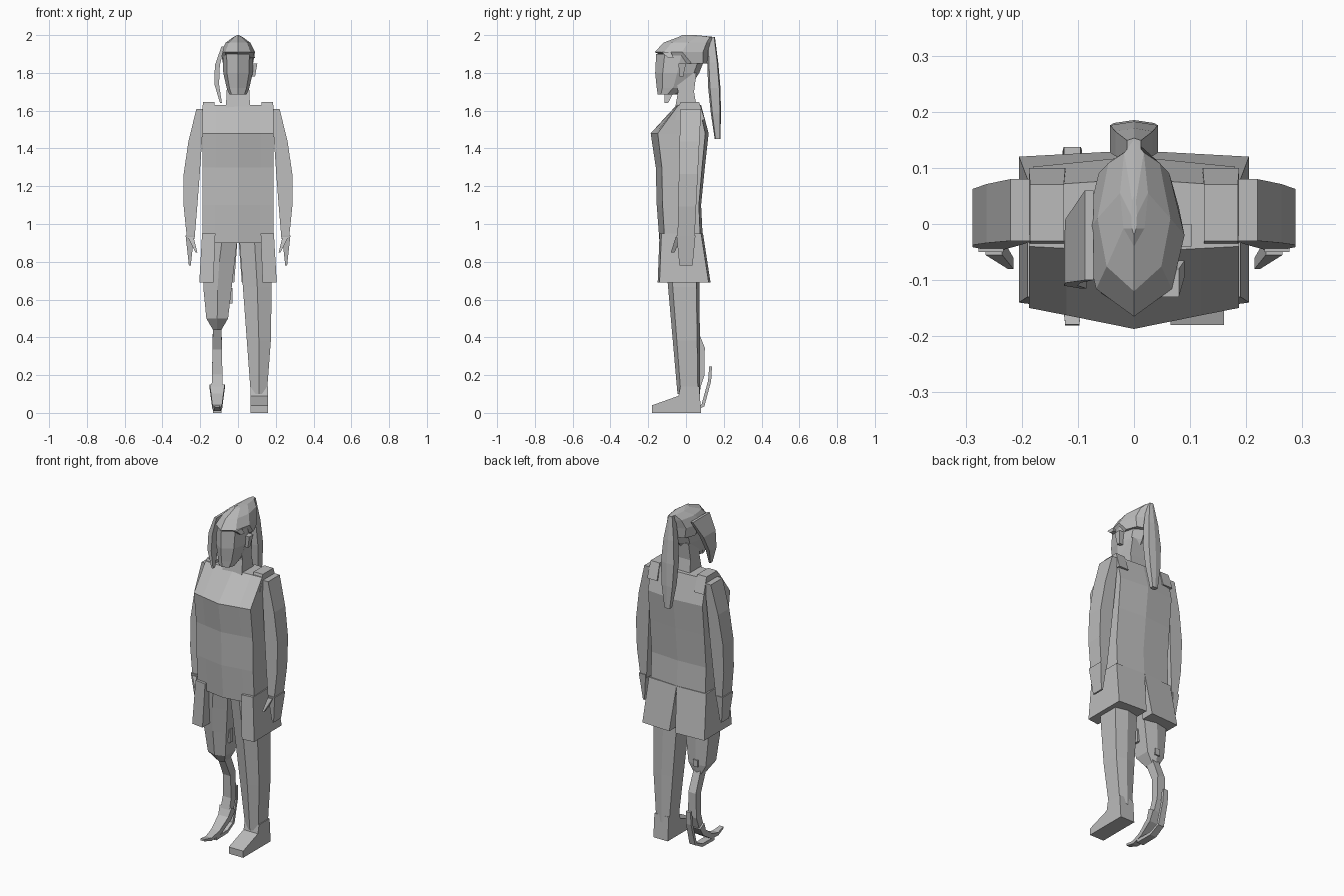
import bpy, bmesh
from math import pi, sin
from mathutils import Vector

cube = bpy.data.objects.get("Cube")
if cube:
    bpy.data.objects.remove(cube)

grey = bpy.data.materials.new("plain grey")
grey.use_nodes = True
grey.diffuse_color = (.5, .5, .5, 1)
grey.node_tree.nodes["Principled BSDF"].inputs["Base Color"].default_value = grey.diffuse_color

SQUARE = [(-1, -1), (1, -1), (1, 1), (-1, 1)]
HEXAGON = [(0, -1), (1, -.7), (1, .8), (0, 1), (-1, .8), (-1, -.7)]


def loft(name, rings, mirrored=False):
    """Skin a stack of matching point rings into a closed flat-shaded part."""
    bm = bmesh.new()
    loops = [[bm.verts.new(point) for point in ring] for ring in rings]
    count = len(loops[0])
    for lower, upper in zip(loops, loops[1:]):
        for i in range(count):
            j = (i + 1) % count
            bm.faces.new((lower[i], lower[j], upper[j], upper[i]))
    bm.faces.new(loops[0])
    bm.faces.new(loops[-1])
    if mirrored:
        for vert in bm.verts:
            vert.co.x *= -1
    bmesh.ops.recalc_face_normals(bm, faces=bm.faces)
    mesh = bpy.data.meshes.new(name)
    bm.to_mesh(mesh)
    bm.free()
    mesh.materials.append(grey)
    part = bpy.data.objects.new(name, mesh)
    bpy.context.collection.objects.link(part)


def pair(name, rings):
    loft("left_" + name, rings)
    loft("right_" + name, rings, mirrored=True)


def limb(top, bottom, top_size, bottom_size, steps=1, bow=(0, 0, 0), swell=(0, 0), section=SQUARE):
    """Tapered rings from top to bottom, bent by bow and thickened by swell halfway."""
    top, bottom, bow = Vector(top), Vector(bottom), Vector(bow)
    top_size, bottom_size, swell = Vector(top_size), Vector(bottom_size), Vector(swell)
    rings = []
    for step in range(steps + 1):
        t = step / steps
        arch = sin(pi * t)
        centre = top.lerp(bottom, t) + bow * arch
        half = (top_size.lerp(bottom_size, t) + swell * arch) / 2
        rings.append([centre + Vector((x * half.x, y * half.y, 0)) for x, y in section])
    return rings


def mirror_ring(half):
    """Complete a ring whose first and last points lie on the centre plane."""
    return half + [(-x, y, z) for x, y, z in reversed(half[1:-1])]


# Coat body with a flat front panel and a ridge down the middle
def coat_ring(z, front, back):
    return mirror_ring([(0, front, z), (.12, front * .87, z), (.187, front * .8, z),
                        (.18, back * .85, z), (0, back, z)])


loft("coat_body", [
    coat_ring(z=.9, front=-.14, back=.09),
    coat_ring(z=1.1, front=-.155, back=.08),
    coat_ring(z=1.3, front=-.16, back=.1),
    coat_ring(z=1.48, front=-.187, back=.12),
    coat_ring(z=1.63, front=-.05, back=.08),
])
pair("shoulder_strap", limb(top=(.155, .02, 1.645), bottom=(.155, .02, 1.55),
                            top_size=(.06, .1), bottom_size=(.065, .16)))


# Split skirt, open at the front and slit behind
def skirt_ring(z, inner, outer, front, back, slit):
    return [(inner, front, z), (outer, front + .01, z), (outer, back, z),
            (slit, back + .01, z), (slit, .05, z), (inner, .03, z)]


pair("coat_skirt", [
    skirt_ring(z=.95, inner=.12, outer=.19, front=-.14, back=.08, slit=0),
    skirt_ring(z=.69, inner=.13, outer=.205, front=-.15, back=.12, slit=.02),
])

# Sleeves, hands and thumbs
pair("arm", limb(top=(.2, .025, 1.61), bottom=(.25, 0, .92), steps=4, bow=(.02, 0, 0),
                 top_size=(.04, .11), bottom_size=(.04, .09), swell=(.045, 0)))
pair("hand", limb(top=(.255, 0, .94), bottom=(.255, 0, .78), steps=2,
                  top_size=(.045, .1), bottom_size=(.01, .07)))
pair("thumb", limb(top=(.25, -.04, .93), bottom=(.22, -.07, .85),
                   top_size=(.03, .03), bottom_size=(.01, .02)))

# Whole left leg, with its shoe extruded sideways from a profile
loft("left_leg", limb(top=(.085, -.025, .95), bottom=(.11, .015, .1), steps=3, bow=(.01, 0, 0),
                      top_size=(.16, .19), bottom_size=(.085, .12), swell=(.02, 0),
                      section=HEXAGON))
shoe = [(-.18, 0), (-.18, .04), (-.04, .09), (-.03, .14), (.07, .14), (.08, 0)]
loft("left_shoe", [[(x, y, z) for y, z in shoe] for x in (.065, .16)])

# Right thigh, ending in a socket with a buckle and a catch
loft("right_thigh", limb(top=(-.08, -.025, .95), bottom=(-.11, 0, .5), steps=3, bow=(-.01, 0, 0),
                         top_size=(.16, .19), bottom_size=(.115, .13), swell=(.02, 0),
                         section=HEXAGON))
loft("thigh_socket", limb(top=(-.11, 0, .5), bottom=(-.11, .02, .44),
                          top_size=(.115, .13), bottom_size=(.045, .07), section=HEXAGON))
loft("thigh_buckle", limb(top=(-.04, -.02, .66), bottom=(-.04, -.02, .58),
                          top_size=(.02, .03), bottom_size=(.02, .03)))
loft("thigh_catch", limb(top=(-.11, .055, .53), bottom=(-.11, .055, .49),
                         top_size=(.03, .03), bottom_size=(.03, .03)))


# Running blade: flat strips swept along side-on paths, tapering to the tip
def blade(name, path, width, tip_width, thickness, tip_thickness):
    rings = []
    last = len(path) - 1
    for i, (y, z) in enumerate(path):
        t = i / last
        before, after = path[max(i - 1, 0)], path[min(i + 1, last)]
        along = Vector((0, after[0] - before[0], after[1] - before[1])).normalized()
        across = Vector((0, -along.z, along.y)) * (thickness + (tip_thickness - thickness) * t) / 2
        side = Vector((width + (tip_width - width) * t, 0, 0)) / 2
        centre = Vector((-.11, y, z))
        rings.append([centre + side * sx + across * sy for sx, sy in SQUARE])
    loft(name, rings)


blade("blade_pylon", [(.02, .47), (.075, .34), (.075, .2), (.05, .12)],
      width=.045, tip_width=.06, thickness=.055, tip_thickness=.04)
blade("blade_toe", [(.06, .14), (.03, .09), (-.05, .035), (-.12, .02), (-.18, .035)],
      width=.08, tip_width=.025, thickness=.045, tip_thickness=.01)
blade("blade_heel", [(-.08, .01), (.03, .01), (.09, .04), (.125, .17), (.13, .245)],
      width=.045, tip_width=.03, thickness=.02, tip_thickness=.015)

# Neck and head
loft("neck", limb(top=(0, 0, 1.8), bottom=(0, 0, 1.6), steps=2,
                  top_size=(.11, .11), bottom_size=(.13, .12), swell=(0, -.03)))


def head_ring(z, width, front, back):
    depth = back - front
    return mirror_ring([(0, front, z), (width * .75, front + depth * .17, z),
                        (width, front + depth / 2, z), (width * .7, back - depth * .12, z),
                        (0, back, z)])


loft("head", [
    head_ring(z=1.685, width=.045, front=-.15, back=-.05),
    head_ring(z=1.72, width=.06, front=-.155, back=.02),
    head_ring(z=1.8, width=.078, front=-.163, back=.07),
    head_ring(z=1.9, width=.08, front=-.158, back=.11),
])

# Hair swept up to a peak behind, with a fringe, a long lock and a ponytail
loft("hair_cap", [
    head_ring(z=1.85, width=.08, front=-.05, back=.11),
    head_ring(z=1.91, width=.09, front=-.165, back=.125),
    head_ring(z=1.96, width=.065, front=-.12, back=.14),
    head_ring(z=1.99, width=.025, front=-.04, back=.15),
    head_ring(z=2, width=.005, front=-.02, back=.05),
])
loft("side_lock", limb(top=(-.08, -.02, 1.94), bottom=(-.09, -.105, 1.64), steps=3,
                       bow=(-.03, 0, 0), top_size=(.015, .16), bottom_size=(.01, .02),
                       swell=(.015, 0)))
loft("hair_tuft", limb(top=(.065, -.105, 1.91), bottom=(.075, -.08, 1.88),
                       top_size=(.03, .05), bottom_size=(.03, .03)))
loft("ponytail", limb(top=(0, .133, 1.99), bottom=(0, .167, 1.45), steps=4,
                      top_size=(.025, .04), bottom_size=(.035, .03), swell=(.055, .03),
                      section=HEXAGON))

# Ear piece on the left side only
loft("ear_piece", limb(top=(.08, -.02, 1.85), bottom=(.075, -.025, 1.78),
                       top_size=(.045, .04), bottom_size=(.03, .02)))
